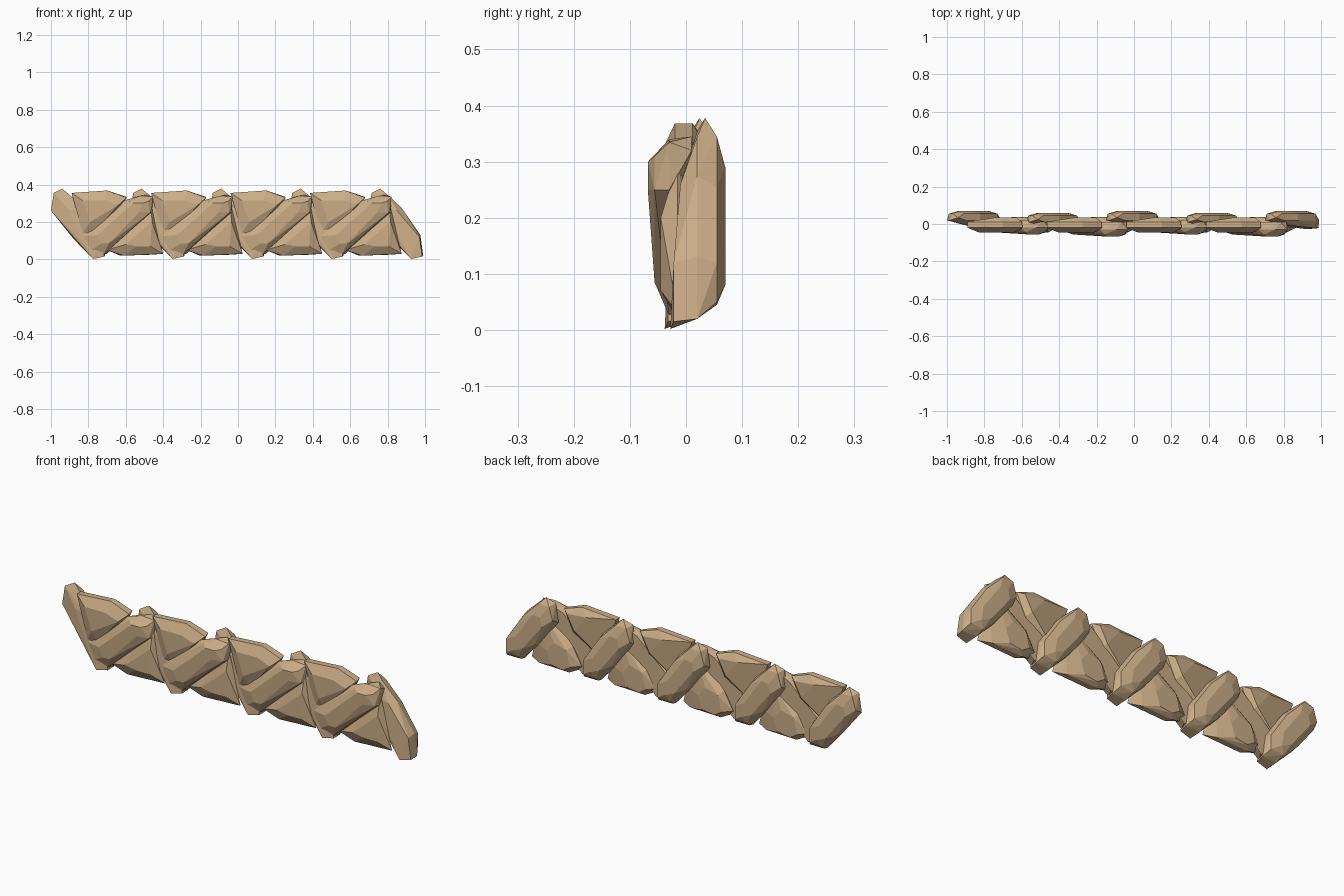
import bpy, bmesh, math

tan = bpy.data.materials.new("tan straw")
tan.diffuse_color = (0.60, 0.42, 0.245, 1)
PITCH = 0.425  # spacing of the repeated braid lumps


def lump(name, dx, dy, layers):
    """Convex faceted chunk; layers = [(y, [(x, z), ...]), ...]"""
    bm = bmesh.new()
    for y, pts in layers:
        for p in pts:
            bm.verts.new((p[0] + dx, (p[2] if len(p) > 2 else y) + dy, p[1]))
    res = bmesh.ops.convex_hull(bm, input=bm.verts[:])
    junk = {v for v in res["geom_interior"] + res["geom_unused"]
            if isinstance(v, bmesh.types.BMVert)}
    bmesh.ops.delete(bm, geom=list(junk), context='VERTS')
    bmesh.ops.dissolve_limit(bm, angle_limit=math.radians(6),
                             verts=bm.verts[:], edges=bm.edges[:])
    bmesh.ops.recalc_face_normals(bm, faces=bm.faces[:])
    me = bpy.data.meshes.new(name)
    bm.to_mesh(me)
    bm.free()
    me.materials.append(tan)
    ob = bpy.data.objects.new(name, me)
    bpy.context.collection.objects.link(ob)


# back crossings: run from upper left to lower right
back = [
    (0.070, [(0.07, 0.285), (0.11, 0.29), (0.21, 0.15), (0.22, 0.08), (0.17, 0.10), (0.06, 0.24)]),
    (0.055, [(0.01, 0.28), (0.03, 0.345), (0.09, 0.345), (0.18, 0.255),
             (0.27, 0.12), (0.27, 0.05), (0.20, 0.045), (0.11, 0.13)]),
    (0.020, [(0.0, 0.26), (0.015, 0.355), (0.06, 0.378, 0.034), (0.10, 0.345), (0.175, 0.275),
             (0.275, 0.13), (0.29, 0.02), (0.21, 0.02), (0.12, 0.11)]),
    (-0.022, [(0.09, 0.27, -0.005), (0.15, 0.26, -0.01), (0.27, 0.12),
              (0.285, 0.015), (0.225, 0.002, -0.028), (0.18, 0.08)]),
]
# front crossings: run from lower left to upper right
front = [
    (-0.068, [(0.19, 0.22), (0.27, 0.30), (0.32, 0.30), (0.30, 0.25)]),
    (-0.056, [(0.08, 0.13), (0.25, 0.31), (0.35, 0.31), (0.36, 0.25), (0.14, 0.085), (0.10, 0.085)]),
    (-0.030, [(0.0, 0.125), (0.03, 0.155), (0.22, 0.315), (0.31, 0.34), (0.375, 0.335),
              (0.37, 0.25), (0.16, 0.08), (0.11, 0.025), (0.03, 0.04)]),
    (0.010, [(0.04, 0.13), (0.24, 0.31), (0.34, 0.345), (0.37, 0.32),
             (0.30, 0.20), (0.13, 0.03), (0.05, 0.04)]),
]
# upper turns: wedge-shaped, flat on top, tapering downward
upper = [
    (-0.045, [(0.06, 0.315), (0.18, 0.315), (0.25, 0.29), (0.10, 0.20)]),
    (-0.020, [(0.0, 0.355), (0.05, 0.36), (0.19, 0.368), (0.295, 0.33), (0.06, 0.14), (0.12, 0.14)]),
    (0.012, [(0.0, 0.355), (0.19, 0.368), (0.29, 0.335), (0.24, 0.23), (0.10, 0.15)]),
    (0.035, [(0.15, 0.335), (0.26, 0.325), (0.22, 0.25)]),
]
# lower turns: wedge tapering upward, rounded lump at the rear
lower = [
    (-0.045, [(0.10, 0.08), (0.16, 0.07), (0.24, 0.20), (0.23, 0.07)]),
    (-0.015, [(0.0, 0.05), (0.09, 0.02), (0.30, 0.03), (0.27, 0.15), (0.235, 0.30), (0.20, 0.29)]),
    (0.015, [(0.0, 0.07), (0.07, 0.02), (0.24, 0.025), (0.25, 0.12), (0.20, 0.26), (0.05, 0.16)]),
    (0.038, [(0.05, 0.06), (0.09, 0.035), (0.16, 0.045), (0.18, 0.11), (0.14, 0.16), (0.07, 0.14)]),
]

for i in range(5):
    lump(f"back_crossing_{i + 1}", -1.0 + i * PITCH, -0.010 * (i % 2), back)
for i in range(4):
    off = i * PITCH
    lump(f"front_crossing_{i + 1}", -0.83 + off, 0.012 * (1 - i % 2), front)
    lump(f"upper_turn_{i + 1}", -0.89 + off, 0, upper)
    lump(f"lower_turn_{i + 1}", -0.70 + off, 0, lower)
